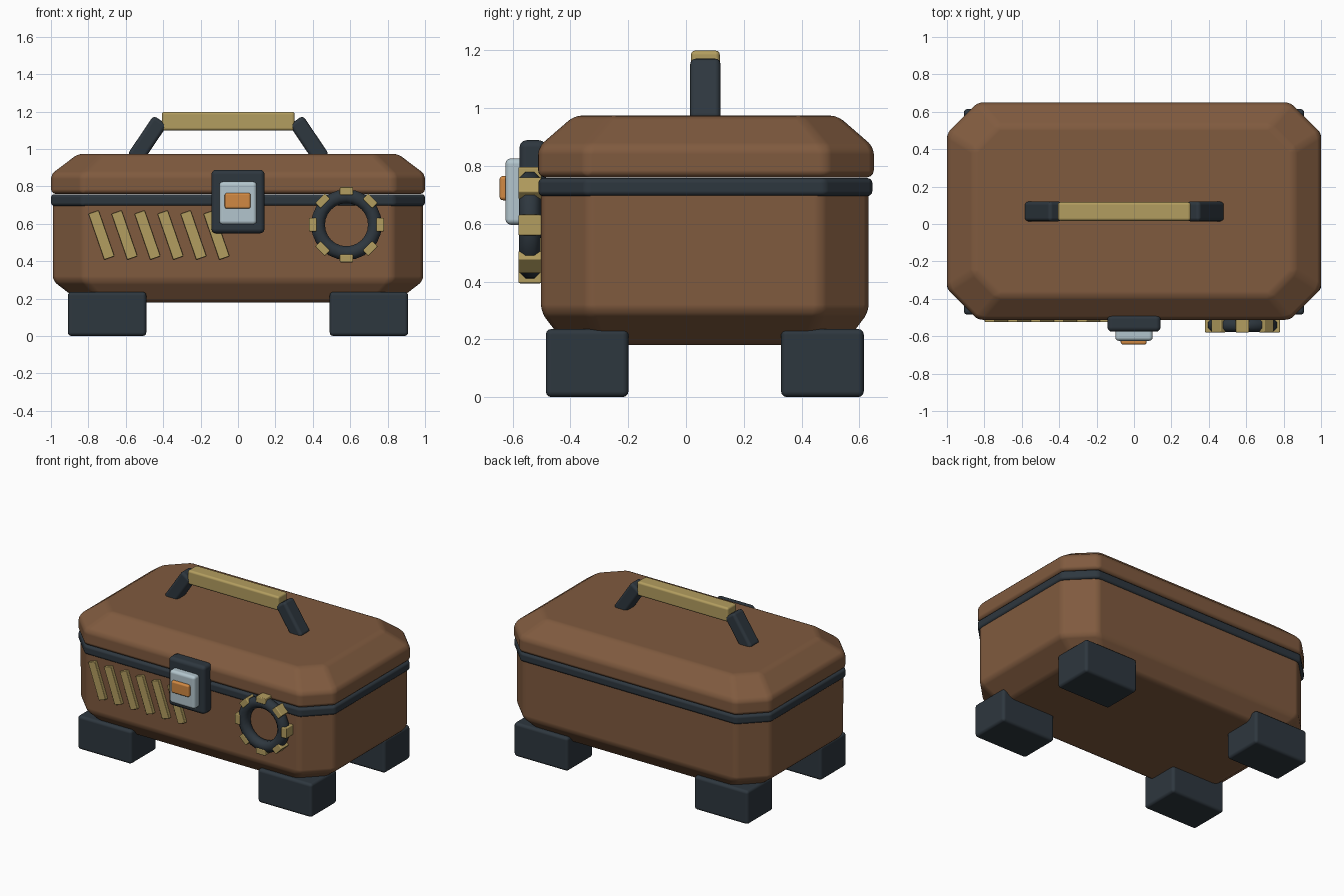
import bpy, bmesh, math
from mathutils import Matrix, Vector

old = bpy.data.objects.get("Cube")
if old:
    bpy.data.objects.remove(old, do_unlink=True)


def material(name, colour):
    mat = bpy.data.materials.new(name)
    mat.use_nodes = True
    rgba = (*colour, 1)
    mat.diffuse_color = rgba
    node = mat.node_tree.nodes["Principled BSDF"]
    node.inputs["Base Color"].default_value = rgba
    node.inputs["Roughness"].default_value = 0.7
    return mat


BROWN = material("brown leather", (0.215, 0.103, 0.049))
DARK = material("dark slate", (0.027, 0.038, 0.049))
GOLD = material("dull gold", (0.45, 0.34, 0.115))
SILVER = material("pale steel", (0.45, 0.56, 0.61))
ORANGE = material("orange", (0.64, 0.25, 0.055))


def finish(name, bm, mat, bevel, segments=3):
    """Turn a bmesh into a smooth-shaded object with rounded edges."""
    bmesh.ops.recalc_face_normals(bm, faces=bm.faces)
    mesh = bpy.data.meshes.new(name)
    bm.to_mesh(mesh)
    bm.free()
    mesh.materials.append(mat)
    obj = bpy.data.objects.new(name, mesh)
    bpy.context.collection.objects.link(obj)
    mesh.shade_smooth()
    if bevel:
        mod = obj.modifiers.new("rounded edges", "BEVEL")
        mod.width = bevel
        mod.segments = segments
        mod.limit_method = "ANGLE"
        mod.angle_limit = math.radians(15)
        mod.harden_normals = True
    return obj


def box(name, centre, size, mat, bevel=0.015, tilt=0.0):
    """Rounded box, tilted in the front plane (about y)."""
    bm = bmesh.new()
    bmesh.ops.create_cube(bm, size=1)
    bmesh.ops.scale(bm, vec=size, verts=bm.verts)
    bm.transform(Matrix.Translation(centre) @ Matrix.Rotation(tilt, 4, "Y"))
    return finish(name, bm, mat, bevel)


def octagon_stack(name, y_mid, layers, mat, bevel):
    """Closed solid lofted through chamfered rectangles (half x, half y, chamfer, z)."""
    bm = bmesh.new()
    rings = []
    for hx, hy, c, z in layers:
        quarter = [(hx, hy - c), (hx - c, hy)]
        pts = quarter + [(-x, y) for x, y in reversed(quarter)]
        pts += [(-x, -y) for x, y in pts]
        rings.append([bm.verts.new((x, y + y_mid, z)) for x, y in pts])
    for low, high in zip(rings, rings[1:]):
        for i in range(8):
            j = (i + 1) % 8
            bm.faces.new((low[i], low[j], high[j], high[i]))
    bm.faces.new(rings[0])
    bm.faces.new(rings[-1])
    return finish(name, bm, mat, bevel)


# Case: lower body, dark seam band and lid
octagon_stack("case_body", 0.065, [(0.84, 0.48, 0.12, 0.18), (0.99, 0.567, 0.165, 0.295),
                                   (0.99, 0.567, 0.165, 0.75)], BROWN, 0.025)
octagon_stack("seam_band", 0.067, [(1.0, 0.578, 0.165, 0.695),
                                   (1.0, 0.578, 0.165, 0.758)], DARK, 0.018)
octagon_stack("case_lid", 0.069, [(1.0, 0.581, 0.165, 0.76), (1.0, 0.581, 0.165, 0.865),
                                  (0.855, 0.455, 0.13, 0.974)], BROWN, 0.025)

# Four block feet
for side, x in (("left", 0.7), ("right", -0.7)):
    for end, y in (("front", -0.342), ("back", 0.472)):
        box(f"{end}_{side}_foot", (x, y, 0.118), (0.42, 0.286, 0.236), DARK, 0.02)

# Carry handle
handle_x, handle_y = -0.052, 0.067
box("handle_grip", (handle_x, handle_y, 1.149), (0.71, 0.1, 0.1), GOLD, 0.015)
for side, s in (("left", 1), ("right", -1)):
    box(f"{side}_handle_arm", (handle_x + s * 0.432, handle_y, 1.05),
        (0.09, 0.106, 0.25), DARK, 0.02, tilt=-s * math.radians(34))

# Front latch
box("latch_plate", (0, -0.53, 0.719), (0.285, 0.092, 0.34), DARK, 0.025)
box("latch_cover", (0, -0.59, 0.711), (0.2, 0.07, 0.23), SILVER, 0.02)
box("latch_button", (-0.002, -0.625, 0.723), (0.138, 0.04, 0.084), ORANGE, 0.012)

# Row of slanted vent bars
for i in range(6):
    box(f"vent_bar_{i + 1}", (-0.73 + 0.123 * i, -0.505, 0.54),
        (0.058, 0.04, 0.26), GOLD, 0.005, tilt=-math.radians(19))

# Round porthole ring, facing the front
centre = Vector((0.58, -0.54, 0.595))
bm = bmesh.new()
around, across = 24, 8
rings = []
for i in range(around):
    a = math.tau * i / around
    ring = []
    for j in range(across):
        b = math.tau * (j + 0.5) / across
        r = 0.152 + 0.04 * math.cos(b)
        point = Vector((r * math.cos(a), 0.04 * math.sin(b), r * math.sin(a)))
        ring.append(bm.verts.new(centre + point))
    rings.append(ring)
for i in range(around):
    low, high = rings[i], rings[(i + 1) % around]
    for j in range(across):
        k = (j + 1) % across
        bm.faces.new((low[j], low[k], high[k], high[j]))
finish("porthole_ring", bm, DARK, 0)

# Eight gold clamps around the ring
for i in range(8):
    a = math.tau * i / 8
    spot = centre + Vector((math.sin(a), 0, math.cos(a))) * 0.18
    box(f"porthole_clamp_{i + 1}", spot, (0.072, 0.08, 0.042), GOLD, 0.006, tilt=a)
